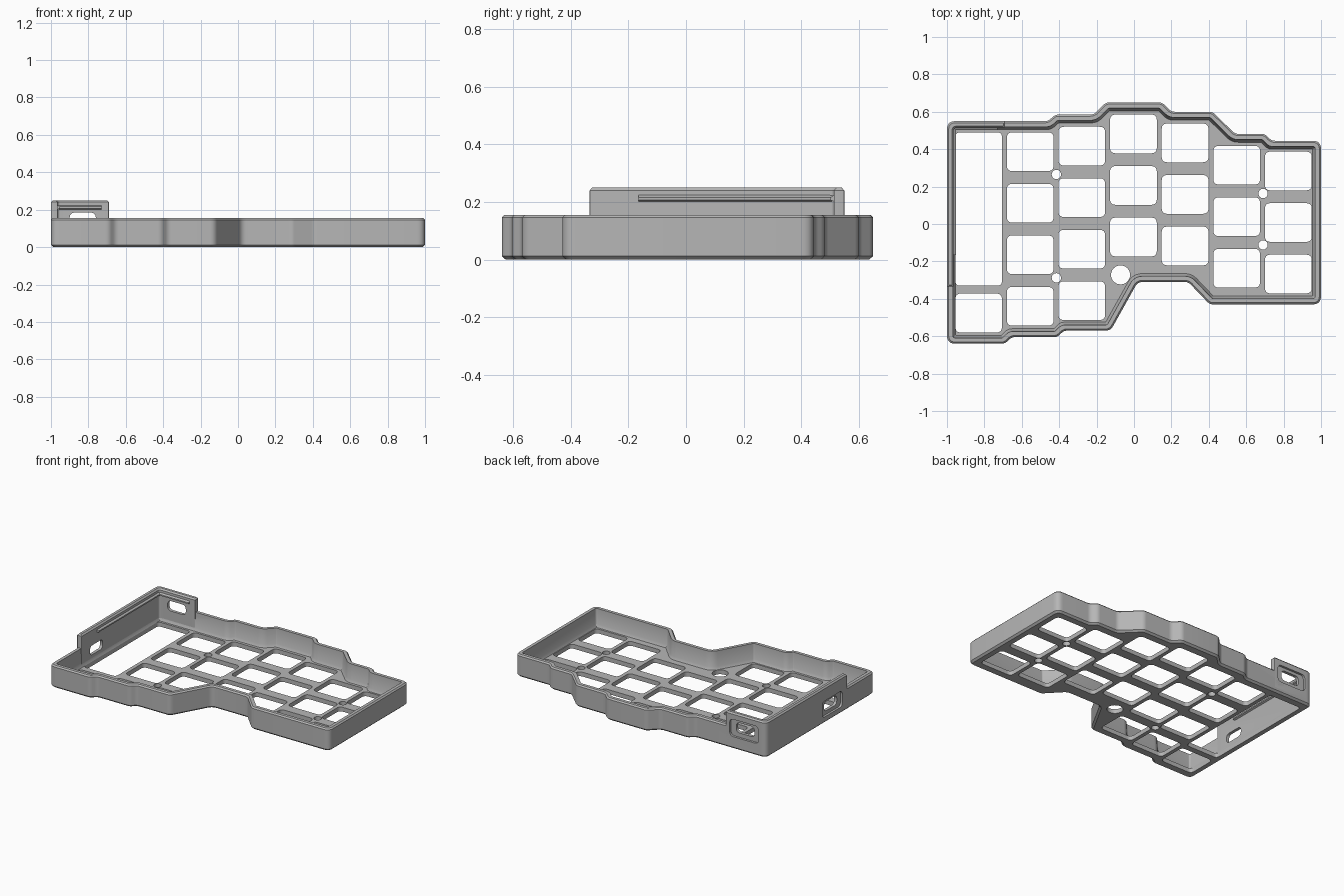
import bpy, bmesh, math
from mathutils import Vector

cube = bpy.data.objects.get("Cube")
if cube:
    bpy.data.objects.remove(cube, do_unlink=True)

GREY = (0.47, 0.47, 0.47, 1)
mat = bpy.data.materials.new("matte grey")
mat.use_nodes = True
mat.diffuse_color = GREY
mat.node_tree.nodes["Principled BSDF"].inputs["Base Color"].default_value = GREY


def rounded(points, radii, inset=0.0, steps=6):
    """Inset a counter-clockwise polygon and round its corners."""
    pts = [Vector(p) for p in points]
    n = len(pts)
    moved, turns = [], []
    for i in range(n):
        d1 = (pts[i] - pts[i - 1]).normalized()
        d2 = (pts[(i + 1) % n] - pts[i]).normalized()
        n1, n2 = Vector((-d1.y, d1.x)), Vector((-d2.y, d2.x))
        moved.append(pts[i] + (n1 + n2) / (1 + n1.dot(n2)) * inset)
        turns.append(math.atan2(d1.x * d2.y - d1.y * d2.x, d1.dot(d2)))
    out = []
    for i in range(n):
        v, a, b = moved[i], moved[i - 1], moved[(i + 1) % n]
        r = max(0.004, radii[i] - math.copysign(inset, turns[i]))
        t = min(r * math.tan(abs(turns[i]) / 2), 0.45 * (a - v).length, 0.45 * (b - v).length)
        start, end = v + (a - v).normalized() * t, v + (b - v).normalized() * t
        for k in range(steps + 1):
            u = k / steps
            out.append(start * (1 - u) ** 2 + v * 2 * u * (1 - u) + end * u * u)
    return out


def rect(x0, x1, y0, y1, r):
    return rounded([(x0, y0), (x1, y0), (x1, y1), (x0, y1)], [r] * 4)


def loft(name, loops, ring=False):
    """Skin a series of loops; close it as a ring or cap both ends."""
    bm = bmesh.new()
    rows = [[bm.verts.new(p) for p in loop] for loop in loops]
    pairs = list(zip(rows, rows[1:]))
    if ring:
        pairs.append((rows[-1], rows[0]))
    else:
        bm.faces.new(rows[0])
        bm.faces.new(rows[-1])
    for a, b in pairs:
        for i in range(len(a)):
            j = (i + 1) % len(a)
            bm.faces.new((a[i], a[j], b[j], b[i]))
    bmesh.ops.recalc_face_normals(bm, faces=bm.faces)
    mesh = bpy.data.meshes.new(name)
    bm.to_mesh(mesh)
    bm.free()
    mesh.materials.append(mat)
    obj = bpy.data.objects.new(name, mesh)
    bpy.context.collection.objects.link(obj)
    return obj


def activate(obj):
    bpy.ops.object.select_all(action="DESELECT")
    obj.select_set(True)
    bpy.context.view_layer.objects.active = obj


def at_z(points, z):
    return [(p.x, p.y, z) for p in points]


# Staggered case outline
outline = [(-1, -.64), (-.69, -.64), (-.655, -.605), (-.41, -.605), (-.375, -.57),
           (-.125, -.57), (.02, -.31), (.29, -.31), (.405, -.43), (1, -.43), (1, .445),
           (.735, .445), (.7, .482), (.54, .482), (.42, .6), (.2, .6), (.15, .65),
           (-.15, .65), (-.215, .585), (-.42, .585), (-.46, .55), (-1, .55)]
radii = [.045] * len(outline)

# Perimeter wall with chamfered edges and a small inner ledge
section = [(.013, 0), (0, .012), (0, .146), (.009, .155), (.031, .155),
           (.035, .05), (.045, .03), (.04, .03), (.04, 0)]
wall = loft("perimeter_wall", [at_z(rounded(outline, radii, d), z) for d, z in section], ring=True)

# Raised corner guard on the left rear
T = .036
guard = [(-1, -.335), (-1 + T, -.335), (-1 + T, .55 - T), (-.69, .55 - T), (-.69, .55), (-1, .55)]
guard_r = [.004, .004, .015, .004, .004, .045]
corner = loft("raised_corner_wall",
              [at_z(rounded(guard, guard_r, d), z) for d, z in ((0, .03), (0, .24), (.009, .25))])

# Port openings: a shallow outer pocket and a through hole on each side
def port_cutter(u0, u1, z0, z1, depth0, depth1, side):
    shape = rect(u0, u1, z0, z1, .03)
    if side == "rear":
        loops = [[(p.x, d, p.y) for p in shape] for d in (depth0, depth1)]
    else:
        loops = [[(d, p.x, p.y) for p in shape] for d in (depth0, depth1)]
    return loft("port_cutter", loops)


cutters = [port_cutter(-.94, -.72, .085, .205, .535, .6, "rear"),
           port_cutter(-.9, -.76, .115, .185, .45, .6, "rear"),
           port_cutter(-.285, -.065, .045, .155, -1.05, -.985, "left"),
           port_cutter(-.245, -.105, .07, .135, -1.05, -.9, "left")]
for target in (wall, corner):
    activate(target)
    for cutter in cutters:
        mod = target.modifiers.new("port", "BOOLEAN")
        mod.operation, mod.solver, mod.object = "DIFFERENCE", "EXACT", cutter
        bpy.ops.object.modifier_apply(modifier=mod.name)
for cutter in cutters:
    bpy.data.objects.remove(cutter, do_unlink=True)

# Snap ridges inside the raised corner
ridge = [(-.004, .2), (.012, .207), (.012, .216), (-.004, .226)]
loft("left_snap_ridge", [[(-1 + T + d, y, z) for d, z in ridge] for y in (-.165, .515)])
loft("rear_snap_ridge", [[(x, .55 - T - d, z) for d, z in ridge] for x in (-.965, -.73)])

# Floor plate: key windows and screw holes left open by the curve fill
plate_loops = [rounded(outline, radii, .04)]
columns = [(1, .49, 4), (2, .52, 4), (3, .585, 3), (4, .537, 3), (5, .418, 3), (6, .387, 3)]
for col, top, count in columns:
    x = -.956 + .276 * col
    for row in range(count):
        y = top - .2755 * row
        plate_loops.append(rect(x, x + .25, y - .207, y, .03))
plate_loops.append(rect(-.955, -.706, -.33, .49, .025))
plate_loops.append(rect(-.955, -.706, -.58, -.372, .03))
for x, y, r in [(-.415, .265, .025), (-.415, -.288, .025), (.69, .163, .025),
                (.69, -.112, .025), (-.072, -.272, .051)]:
    plate_loops.append([Vector((x + r * math.cos(a * math.tau / 24),
                                y + r * math.sin(a * math.tau / 24))) for a in range(24)])

curve = bpy.data.curves.new("floor_plate", "CURVE")
curve.dimensions = "2D"
curve.fill_mode = "BOTH"
curve.extrude = .015
for loop in plate_loops:
    spline = curve.splines.new("POLY")
    spline.points.add(len(loop) - 1)
    for point, p in zip(spline.points, loop):
        point.co = (p.x, p.y, 0, 1)
    spline.use_cyclic_u = True
curve.materials.append(mat)
plate = bpy.data.objects.new("floor_plate", curve)
plate.location.z = .015
bpy.context.collection.objects.link(plate)
activate(plate)
bpy.ops.object.convert(target="MESH")
plate = bpy.context.view_layer.objects.active

# Smooth the rounded corners, keep the other edges crisp
for obj in (wall, corner, plate):
    activate(obj)
    bpy.ops.object.shade_smooth_by_angle(angle=math.radians(28))
